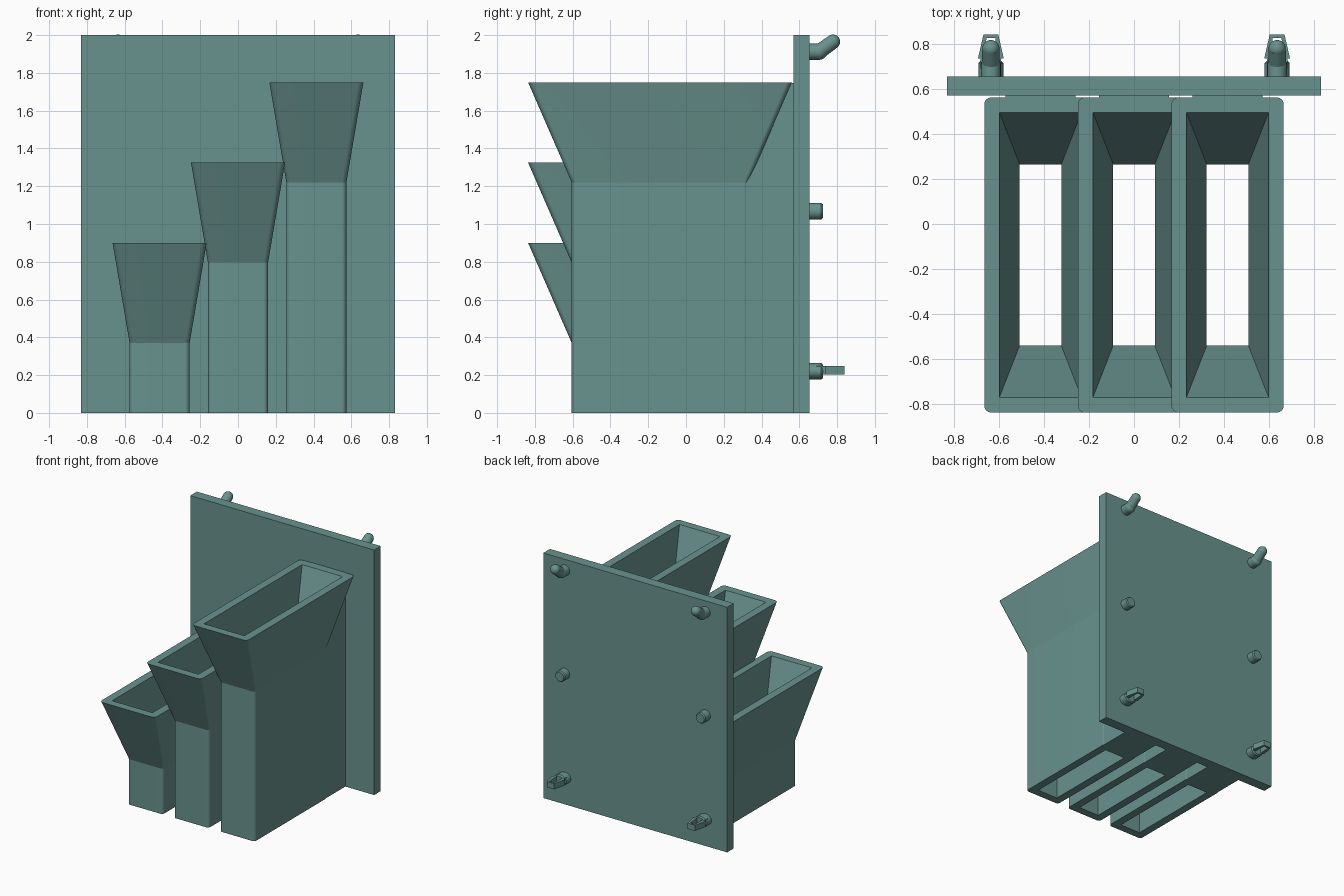
import bpy, bmesh
from math import sin, cos, pi, radians
from mathutils import Vector, Matrix

if "Cube" in bpy.data.objects:
    bpy.data.objects.remove(bpy.data.objects["Cube"])

YC = -0.1375  # chute centre in y

teal = bpy.data.materials.new("teal")
teal.diffuse_color = (0.14, 0.29, 0.27, 1)
teal.use_nodes = True
teal.node_tree.nodes["Principled BSDF"].inputs["Base Color"].default_value = teal.diffuse_color


def finish(bm, name, smooth=30):
    bmesh.ops.recalc_face_normals(bm, faces=bm.faces)
    me = bpy.data.meshes.new(name)
    bm.to_mesh(me)
    bm.free()
    me.materials.append(teal)
    ob = bpy.data.objects.new(name, me)
    bpy.context.collection.objects.link(ob)
    if smooth:
        bpy.ops.object.select_all(action='DESELECT')
        bpy.context.view_layer.objects.active = ob
        ob.select_set(True)
        bpy.ops.object.shade_smooth_by_angle(angle=radians(smooth))
    return ob


def prism(name, points, offset):
    """Extrude a closed 3D outline along an offset vector."""
    bm = bmesh.new()
    face = bm.faces.new([bm.verts.new(p) for p in points])
    ext = bmesh.ops.extrude_face_region(bm, geom=[face])
    moved = [g for g in ext['geom'] if isinstance(g, bmesh.types.BMVert)]
    bmesh.ops.translate(bm, verts=moved, vec=offset)
    return finish(bm, name, 0)


def add_rod(bm, a, b, r, r2=None):
    a, b = Vector(a), Vector(b)
    rot = (b - a).to_track_quat('Z', 'Y').to_matrix().to_4x4()
    bmesh.ops.create_cone(bm, cap_ends=True, segments=32, radius1=r, radius2=r2 or r,
                          depth=(b - a).length, matrix=Matrix.Translation((a + b) / 2) @ rot)


def add_ball(bm, p, r):
    bmesh.ops.create_uvsphere(bm, u_segments=32, v_segments=16, radius=r,
                              matrix=Matrix.Translation(p))


SEG = 12  # steps per rounded corner


def ring(bm, cx, hx, hy, z, r=0):
    """Rectangle ring; rounded corners when r is set."""
    out = []
    for i, (sx, sy) in enumerate(((1, 1), (-1, 1), (-1, -1), (1, -1))):
        for k in range(SEG + 1 if r else 1):
            a = (i + k / SEG) * pi / 2
            out.append(bm.verts.new((cx + sx * (hx - r) + r * cos(a),
                                     YC + sy * (hy - r) + r * sin(a), z)))
    return out


def chute(name, cx, bend, top):
    bm = bmesh.new()
    outer = [ring(bm, cx, 0.159, 0.4675, 0, 0.025),
             ring(bm, cx, 0.159, 0.4675, bend, 0.025),
             ring(bm, cx, 0.249, 0.6985, top, 0.03)]
    inner = [ring(bm, cx, 0.0925, 0.4025, 0),
             ring(bm, cx, 0.0925, 0.4025, bend),
             ring(bm, cx, 0.1825, 0.6325, top)]
    for rings in (outer, inner):
        for lo, hi in zip(rings, rings[1:]):
            for i in range(len(lo)):
                j = (i + 1) % len(lo)
                bm.faces.new((lo[i], lo[j], hi[j], hi[i]))
    # rims joining the rounded outside to the square inside
    for o, n in ((outer[0], inner[0]), (outer[2], inner[2])):
        for i in range(len(o)):
            j = (i + 1) % len(o)
            a, b = n[i // (SEG + 1)], n[j // (SEG + 1)]
            bm.faces.new((o[i], o[j], b) if a is b else (o[i], o[j], b, a))
    finish(bm, name, 9)  # rounds the corners, keeps the bend crisp


# back plate
prism("back_plate", [(-0.83, 0.57, 0), (0.83, 0.57, 0), (0.83, 0.57, 2), (-0.83, 0.57, 2)],
      (0, 0.085, 0))

# three stepped chutes, each with a solid mount to the plate
for i, side in enumerate(("left", "middle", "right")):
    cx, bend, top = (i - 1) * 0.415, 0.37 + 0.425 * i, 0.9 + 0.425 * i
    chute(side + "_chute", cx, bend, top)
    prism(side + "_mount", [(cx - 0.155, y, z) for y, z in
                            ((0.30, 0), (0.575, 0), (0.575, top - 0.003),
                             (0.53, top - 0.003), (0.30, bend))], (0.31, 0, 0))

for sx, side in ((-0.635, "left"), (0.635, "right")):
    # upper bent hook on its foot
    bm = bmesh.new()
    add_rod(bm, (sx, 0.65, 1.912), (sx, 0.705, 1.912), 0.043)
    add_ball(bm, (sx, 0.705, 1.912), 0.043)
    add_rod(bm, (sx, 0.705, 1.912), (sx, 0.778, 1.965), 0.040, 0.038)
    add_ball(bm, (sx, 0.778, 1.965), 0.038)
    finish(bm, side + "_hook")

    # middle peg
    bm = bmesh.new()
    add_rod(bm, (sx, 0.65, 1.068), (sx, 0.715, 1.068), 0.044)
    add_rod(bm, (sx, 0.715, 1.068), (sx, 0.724, 1.068), 0.044, 0.037)
    finish(bm, side + "_peg")

    # lower clip base and spring loop
    bm = bmesh.new()
    add_rod(bm, (0, 0.65, 0), (0, 0.715, 0), 0.044)
    add_rod(bm, (0, 0.715, 0), (0, 0.725, 0), 0.044, 0.036)
    bmesh.ops.scale(bm, verts=bm.verts, vec=(1.25, 1, 1))
    bmesh.ops.translate(bm, verts=bm.verts, vec=(sx, 0, 0.22))
    finish(bm, side + "_clip_base")
    half = [(0.045, 0.69), (0.045, 0.735), (0.057, 0.735), (0.033, 0.84)]
    slot = [(-0.028, 0.69), (-0.02, 0.825)]
    outline = half + [(-x, y) for x, y in reversed(half)]
    outline += slot + [(-x, y) for x, y in reversed(slot)]
    prism(side + "_clip_loop", [(sx + x, y, 0.202) for x, y in outline], (0, 0, 0.046))
